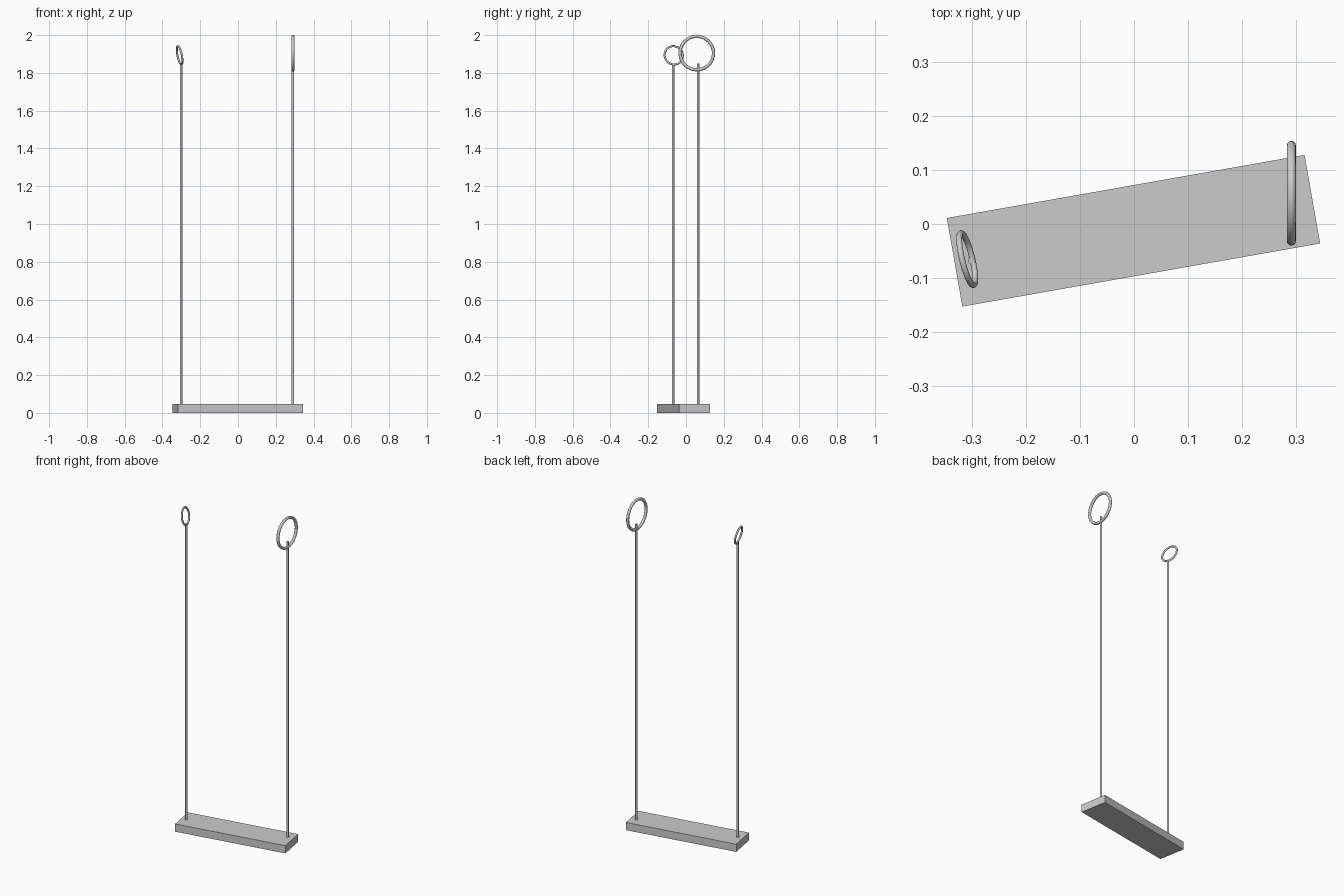
import bpy
from math import radians
from mathutils import Vector

if "Cube" in bpy.data.objects:
    bpy.data.objects.remove(bpy.data.objects["Cube"])


def smooth(obj):
    bpy.ops.object.select_all(action='DESELECT')
    obj.select_set(True)
    bpy.context.view_layer.objects.active = obj
    bpy.ops.object.shade_smooth_by_angle(angle=radians(50))


def rope(name, x, y, bottom, top, radius=0.0065):
    bpy.ops.mesh.primitive_cylinder_add(vertices=12, radius=radius, depth=top - bottom,
                                        location=(x, y, (bottom + top) / 2))
    obj = bpy.context.object
    obj.name = name
    smooth(obj)


def ring(name, centre, axis, outer, tube):
    bpy.ops.mesh.primitive_torus_add(major_segments=48, minor_segments=12,
                                     major_radius=outer - tube, minor_radius=tube,
                                     location=centre,
                                     rotation=Vector(axis).to_track_quat('Z', 'Y').to_euler())
    obj = bpy.context.object
    obj.name = name
    smooth(obj)


# Seat board, turned slightly about the vertical
bpy.ops.mesh.primitive_cube_add(size=1, location=(-0.001, -0.0125, 0.0235),
                                rotation=(0, 0, radians(10)))
seat = bpy.context.object
seat.name = "seat"
seat.scale = (0.673, 0.1665, 0.047)

# Hanging ropes
rope("left_rope", -0.301, -0.068, 0.047, 1.85)
rope("right_rope", 0.29, 0.064, 0.047, 1.85)

# Hanging rings: small one leaning, large one upright
ring("left_ring", (-0.309, -0.065, 1.893), (0.955, 0.23, 0.19), 0.055, 0.0055)
ring("right_ring", (0.2915, 0.057, 1.905), (1, 0, 0), 0.097, 0.0085)
